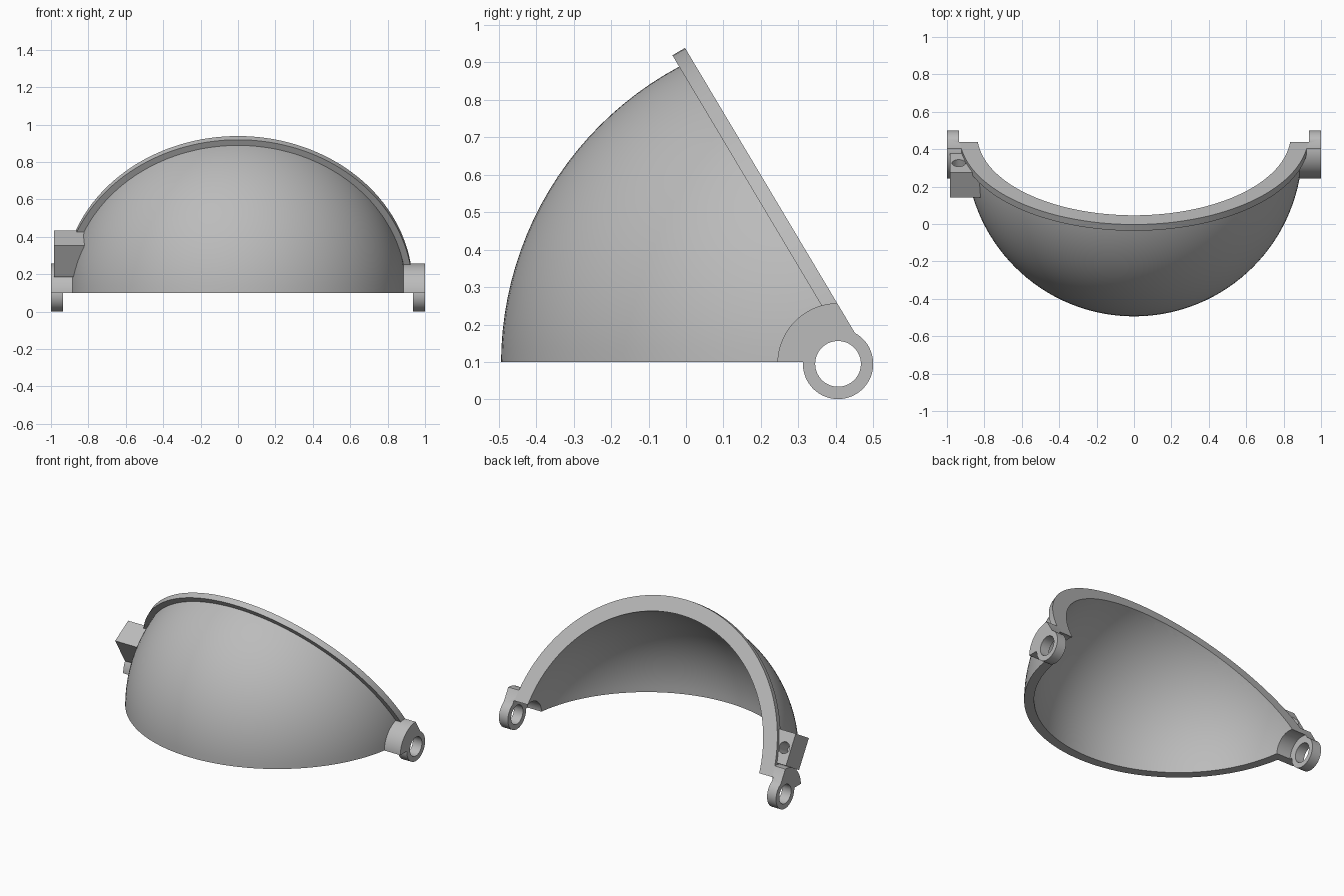
import bpy, bmesh
from math import radians, sin, cos
from mathutils import Vector, Matrix

if "Cube" in bpy.data.objects:
    bpy.data.objects.remove(bpy.data.objects["Cube"])

# Shared frame: hinge axis along x through CENTRE, rim plane tilted back
CENTRE = Vector((0, 0.406, 0.095))
TILT = radians(59.2)
N = Vector((0, sin(TILT), cos(TILT)))      # out of the rim plane
D = Vector((0, -cos(TILT), sin(TILT)))     # up along the rim plane
X = Vector((1, 0, 0))
FLOOR = 0.1
RIM_BACK, RIM_FRONT = 0.081, 0.042
R_OUT, R_IN, R_RIM = 0.9, 0.842, 0.934
R_LUG, R_RING, R_BORE, R_CLEAR = 0.162, 0.094, 0.061, 0.109
LUG_IN, RING_IN = 0.86, 0.935

grey = bpy.data.materials.new("plain grey")
grey.use_nodes = True
grey.diffuse_color = (0.5, 0.5, 0.5, 1)
grey.node_tree.nodes["Principled BSDF"].inputs["Base Color"].default_value = (0.5, 0.5, 0.5, 1)


def finish(bm, name):
    bmesh.ops.recalc_face_normals(bm, faces=bm.faces)
    mesh = bpy.data.meshes.new(name)
    bm.to_mesh(mesh)
    bm.free()
    mesh.materials.append(grey)
    obj = bpy.data.objects.new(name, mesh)
    bpy.context.scene.collection.objects.link(obj)
    return obj


def trim(bm, point, normal):
    """Cut away everything on the normal side and cap the cut."""
    bmesh.ops.bisect_plane(bm, geom=bm.verts[:] + bm.edges[:] + bm.faces[:],
                           plane_co=point, plane_no=normal, clear_outer=True)
    bmesh.ops.holes_fill(bm, edges=[e for e in bm.edges if e.is_boundary])


def trim_floor(bm):
    trim(bm, Vector((0, 0, FLOOR)), Vector((0, 0, -1)))


def ball(radius):
    bm = bmesh.new()
    bmesh.ops.create_uvsphere(bm, u_segments=128, v_segments=64, radius=radius,
                              matrix=Matrix.Translation(CENTRE))
    return bm


def rod(axis, start, end, radius, segments=64, origin=CENTRE):
    bm = bmesh.new()
    turn = axis.to_track_quat('Z', 'Y').to_matrix().to_4x4()
    place = Matrix.Translation(origin + axis * (start + end) / 2) @ turn
    bmesh.ops.create_cone(bm, cap_ends=True, segments=segments, radius1=radius,
                          radius2=radius, depth=end - start, matrix=place)
    return bm


def combine(obj, bm, operation='DIFFERENCE'):
    """Apply a boolean with a temporary tool solid."""
    tool = finish(bm, "cutter")
    tool.hide_render = True
    mod = obj.modifiers.new("cut", 'BOOLEAN')
    mod.operation, mod.solver, mod.object = operation, 'EXACT', tool
    graph = bpy.context.evaluated_depsgraph_get()
    mesh = bpy.data.meshes.new_from_object(obj.evaluated_get(graph))
    obj.modifiers.clear()
    obj.data = mesh
    bpy.data.objects.remove(tool)


# Visor shell: hollow wedge of a sphere
bm = ball(R_OUT)
trim(bm, CENTRE + N * 0.06, N)
trim_floor(bm)
shell = finish(bm, "visor_shell")

# Flat rim flange around the open edge
bm = rod(N, RIM_FRONT, RIM_BACK, R_RIM, 160)
trim_floor(bm)
rim = finish(bm, "rim_flange")

# Hollow both and leave clearance round the hinge axis
for part in (shell, rim):
    combine(part, ball(R_IN))
    combine(part, rod(X, -RING_IN, RING_IN, R_CLEAR))

# Hinge lugs: quarter-round boss with a bored ring
for name, side in (("left_hinge_lug", X), ("right_hinge_lug", -X)):
    bm = rod(side, LUG_IN, 1, R_LUG, 96)
    trim_floor(bm)
    trim(bm, CENTRE + N * RIM_BACK, N)
    lug = finish(bm, name)
    combine(lug, rod(side, 0.5, RING_IN, R_CLEAR))
    combine(lug, rod(side, RING_IN, 1, R_RING), 'UNION')
    combine(lug, rod(side, 0.5, 1.2, R_BORE))

# Tilted side block on the right, with a blind hole in its back
low, high = Vector((-0.985, 0.161, -0.095)), Vector((-0.74, 0.359, 0.0615))
size, mid = high - low, (high + low) / 2
axes = Matrix((X, D, N)).transposed().to_4x4()
bm = bmesh.new()
bmesh.ops.create_cube(bm, size=1, matrix=Matrix.Translation(CENTRE) @ axes
                      @ Matrix.Translation(mid) @ Matrix.Diagonal(size).to_4x4())
block = finish(bm, "side_block")
combine(block, ball(R_IN + 0.02))
combine(block, rod(N, -0.04, 0.1, 0.036, 32, CENTRE + X * -0.937 + D * mid.y))

# Smooth curved faces, keep hard edges
bpy.ops.object.select_all(action='DESELECT')
for part in bpy.context.scene.objects:
    if part.type == 'MESH':
        part.select_set(True)
        bpy.context.view_layer.objects.active = part
bpy.ops.object.shade_smooth_by_angle(angle=radians(30))
